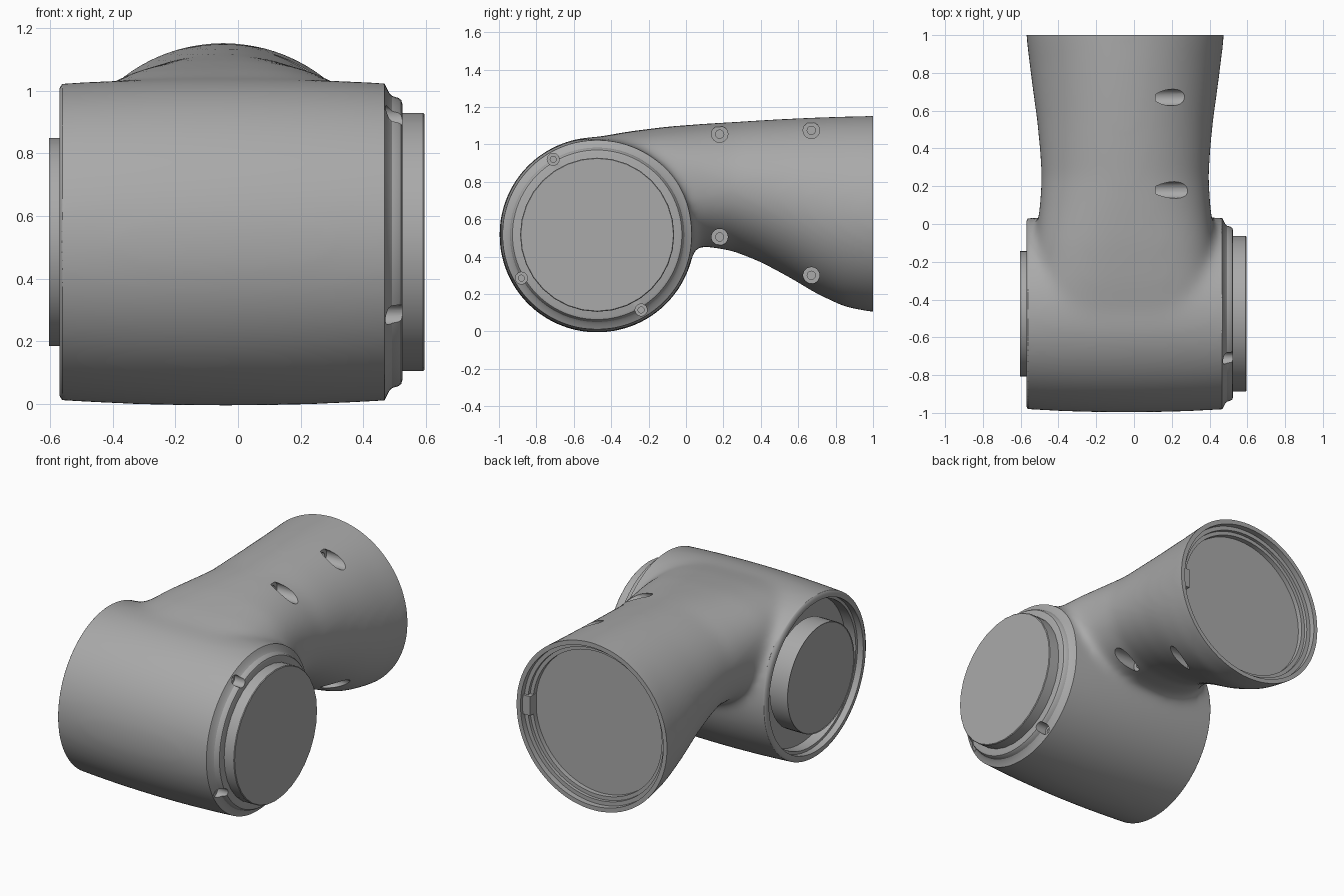
import bpy, bmesh, math
from mathutils import Vector

cube = bpy.data.objects.get("Cube")
if cube:
    bpy.data.objects.remove(cube)

grey = bpy.data.materials.new("grey_casing")
grey.use_nodes = True
grey.diffuse_color = (0.4, 0.4, 0.4, 1)
grey.node_tree.nodes["Principled BSDF"].inputs["Base Color"].default_value = (0.4, 0.4, 0.4, 1)

BODY = Vector((0, -0.475, 0.517))    # axis of the wide barrel, along x
NECK = Vector((-0.047, 0, 0.628))    # axis of the neck mouth, along y


def add_rings(bm, rings, closed):
    """Skin a row of equal rings; join last to first, or cap both ends."""
    loops = [[bm.verts.new(p) for p in ring] for ring in rings]
    n = len(loops[0])
    pairs = list(zip(loops, loops[1:]))
    if closed:
        pairs.append((loops[-1], loops[0]))
    else:
        bm.faces.new(loops[0])
        bm.faces.new(loops[-1])
    for a, b in pairs:
        for i in range(n):
            j = (i + 1) % n
            bm.faces.new((a[i], a[j], b[j], b[i]))


def lathe(bm, profile, axis, centre, steps=96):
    """Turn a closed (along, radius) profile about an x or y axis."""
    rings = []
    for along, r in profile:
        ring = []
        for i in range(steps):
            t = math.tau * i / steps
            u, v = r * math.cos(t), r * math.sin(t)
            p = (along, u, v) if axis == "x" else (u, along, v)
            ring.append(centre + Vector(p))
        rings.append(ring)
    add_rings(bm, rings, True)


def finish(bm, name):
    bmesh.ops.remove_doubles(bm, verts=bm.verts, dist=1e-5)
    bmesh.ops.recalc_face_normals(bm, faces=bm.faces)
    me = bpy.data.meshes.new(name)
    bm.to_mesh(me)
    bm.free()
    me.materials.append(grey)
    ob = bpy.data.objects.new(name, me)
    bpy.context.collection.objects.link(ob)
    return ob


def shade(ob, angle=30):
    bpy.ops.object.select_all(action="DESELECT")
    ob.select_set(True)
    bpy.context.view_layer.objects.active = ob
    bpy.ops.object.shade_smooth_by_angle(angle=math.radians(angle))


def disc(name, x0, x1, r, steps):
    bm = bmesh.new()
    lathe(bm, [(x0, 0), (x0, r), (x1 - 0.004, r), (x1, r - 0.004), (x1, 0)], "x", BODY, steps)
    shade(finish(bm, name))


# Rough casing: a barrel and a waisted neck, both longer than needed
bm = bmesh.new()
barrel = [(-0.75, 0)]
for i in range(13):
    x = -0.75 + i * 0.12
    barrel.append((x, 0.523 - 0.06 * (x + 0.04) ** 2))
barrel.append((barrel[-1][0], 0))
lathe(bm, barrel, "x", BODY)

# Neck stations: y, half width, bottom, top, squareness
stations = [
    (1.3, 0.526, 0.101, 1.154, 2), (1.0, 0.525, 0.102, 1.153, 2),
    (0.85, 0.507, 0.13, 1.15, 2), (0.7, 0.488, 0.20, 1.145, 2),
    (0.55, 0.467, 0.29, 1.138, 2), (0.4, 0.453, 0.37, 1.13, 2),
    (0.25, 0.443, 0.43, 1.12, 2), (0.1, 0.452, 0.455, 1.111, 2.2),
    (-0.1, 0.475, 0.45, 1.095, 2.6), (-0.3, 0.49, 0.45, 1.07, 3),
    (-0.5, 0.5, 0.45, 1.035, 3.5)]
rings = []
for y, half, low, high, power in stations:
    ring = []
    for i in range(96):
        t = math.tau * i / 96
        c, s = math.cos(t), math.sin(t)
        u = math.copysign(abs(c) ** (2 / power), c)
        v = math.copysign(abs(s) ** (2 / power), s)
        ring.append((NECK.x + half * u, y, (low + high) / 2 + (high - low) / 2 * v))
    rings.append(ring)
add_rings(bm, rings, False)
casing = finish(bm, "casing")

# Turned cutters: stepped shoulder, open barrel end, stepped neck mouth
bm = bmesh.new()
lathe(bm, [(0.475, 0.7), (0.465, 0.51), (0.472, 0.497), (0.482, 0.477), (0.492, 0.466),
           (0.512, 0.46), (0.521, 0.453), (0.525, 0.44), (0.525, 0), (1, 0), (1, 0.7)], "x", BODY)
lathe(bm, [(-0.565, 0.7), (-0.55, 0.512), (-0.562, 0.504), (-0.57, 0.49), (-0.57, 0.467),
           (-0.53, 0.467), (-0.53, 0.45), (-0.46, 0.45), (-0.46, 0), (-1, 0), (-1, 0.7)], "x", BODY)
lathe(bm, [(1, 0.7), (1, 0.495), (0.965, 0.495), (0.965, 0.47), (0.945, 0.47),
           (0.945, 0.447), (0.915, 0.447), (0.915, 0), (1.5, 0), (1.5, 0.7)], "y", NECK)
end_cutter = finish(bm, "end_cutter")

# Counterbored screw holes, drilled along x
bm = bmesh.new()


def screw_hole(y, z, floor, r):
    lathe(bm, [(floor - 0.03, 0), (floor - 0.03, r / 2), (floor, r / 2), (floor, r),
               (0.62, r), (0.62, 0)], "x", Vector((0, y, z)), 24)


for y, z in ((0.18, 1.055), (0.18, 0.505), (0.67, 1.075), (0.67, 0.3)):
    screw_hole(y, z, 0.115, 0.044)
for y, z in ((-0.71, 0.92), (-0.88, 0.285), (-0.24, 0.115)):
    screw_hole(y, z, 0.452, 0.032)
hole_cutter = finish(bm, "hole_cutter")

# Blend barrel and neck into one skin, then cut it
remesh = casing.modifiers.new("blend", "REMESH")
remesh.mode = "VOXEL"
remesh.voxel_size = 0.018
smooth = casing.modifiers.new("fillet", "SMOOTH")
smooth.factor = 0.5
smooth.iterations = 40
for cutter in (end_cutter, hole_cutter):
    cutter.hide_render = True
    cut = casing.modifiers.new(cutter.name, "BOOLEAN")
    cut.operation = "DIFFERENCE"
    cut.solver = "EXACT"
    cut.object = cutter
graph = bpy.context.evaluated_depsgraph_get()
result = bpy.data.meshes.new_from_object(casing.evaluated_get(graph))
casing.modifiers.clear()
casing.data = result
for cutter in (end_cutter, hole_cutter):
    bpy.data.objects.remove(cutter)
result.materials.clear()
result.materials.append(grey)
shade(casing)

# Flange discs on either end of the barrel
disc("large_flange", 0.48, 0.595, 0.412, 32)
disc("small_flange", -0.48, -0.6, 0.332, 48)

# Small locating bracket inside the neck mouth
bm = bmesh.new()
bmesh.ops.create_cube(bm, size=1)
for v in bm.verts:
    v.co = Vector((0.425 + v.co.x * 0.06, 0.945 + v.co.y * 0.07, 0.628 + v.co.z * 0.12))
finish(bm, "locating_bracket")
